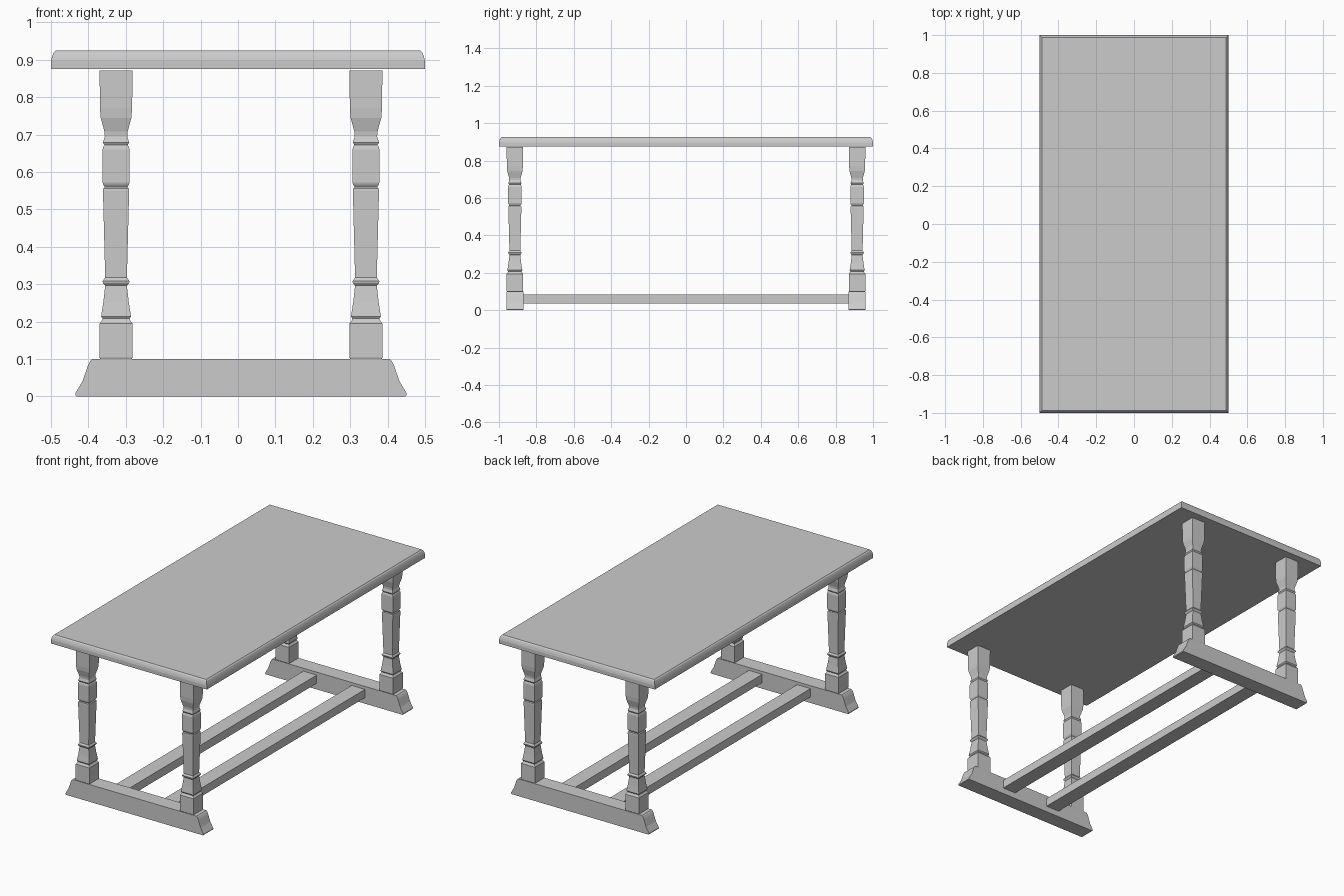
import bpy, bmesh

if "Cube" in bpy.data.objects:
    bpy.data.objects.remove(bpy.data.objects["Cube"])

CX = 0.008  # base sits slightly off the top's centre line


def make_object(name, bm):
    bmesh.ops.recalc_face_normals(bm, faces=bm.faces)
    mesh = bpy.data.meshes.new(name)
    bm.to_mesh(mesh)
    bm.free()
    obj = bpy.data.objects.new(name, mesh)
    bpy.context.collection.objects.link(obj)
    return obj


def square_stack(name, rings, loc=(0, 0)):
    """Stack rectangular rings (half_x, half_y, z) and cap both ends."""
    bm = bmesh.new()
    prev = None
    for hx, hy, z in rings:
        ring = [bm.verts.new((loc[0] + sx * hx, loc[1] + sy * hy, z))
                for sx, sy in ((-1, -1), (1, -1), (1, 1), (-1, 1))]
        if prev:
            for i in range(4):
                j = (i + 1) % 4
                bm.faces.new((prev[i], prev[j], ring[j], ring[i]))
        else:
            bm.faces.new(ring[::-1])
        prev = ring
    bm.faces.new(prev)
    return make_object(name, bm)


# Table top with a moulded upper edge
top_edge = [(0, 0.875), (0, 0.897), (0.003, 0.909), (0.007, 0.919), (0.013, 0.925)]
square_stack("table_top", [(0.5 - i, 1 - i, z) for i, z in top_edge])

# Square moulded legs: (half width, height)
leg_profile = [
    (0.042, 0.1), (0.044, 0.104), (0.044, 0.195), (0.038, 0.203), (0.036, 0.208),
    (0.040, 0.214), (0.034, 0.252), (0.029, 0.296), (0.035, 0.303), (0.036, 0.308),
    (0.029, 0.318), (0.035, 0.55), (0.034, 0.556), (0.030, 0.56), (0.034, 0.566),
    (0.036, 0.572), (0.036, 0.66), (0.034, 0.668), (0.031, 0.672), (0.035, 0.679),
    (0.030, 0.695), (0.031, 0.708), (0.041, 0.745), (0.043, 0.77), (0.044, 0.872),
]
# Sledge feet with flared ends: (half length, height)
foot_profile = [(0.440, 0), (0.443, 0.004), (0.442, 0.010), (0.424, 0.040),
                (0.409, 0.083), (0.403, 0.095), (0.398, 0.1)]

for end, y in (("front", -0.915), ("back", 0.915)):
    square_stack(end + "_foot", [(h, 0.045, z) for h, z in foot_profile], (CX, y))
    for side, sx in (("left", -1), ("right", 1)):
        square_stack(f"{end}_{side}_leg", [(h, h, z) for h, z in leg_profile],
                     (CX + sx * 0.334, y))

# Two long stretchers joining the feet
for side, sx in (("left", -1), ("right", 1)):
    square_stack(side + "_stretcher", [(0.043, 0.875, 0.035), (0.043, 0.875, 0.083)],
                 (CX + sx * 0.155, 0))
